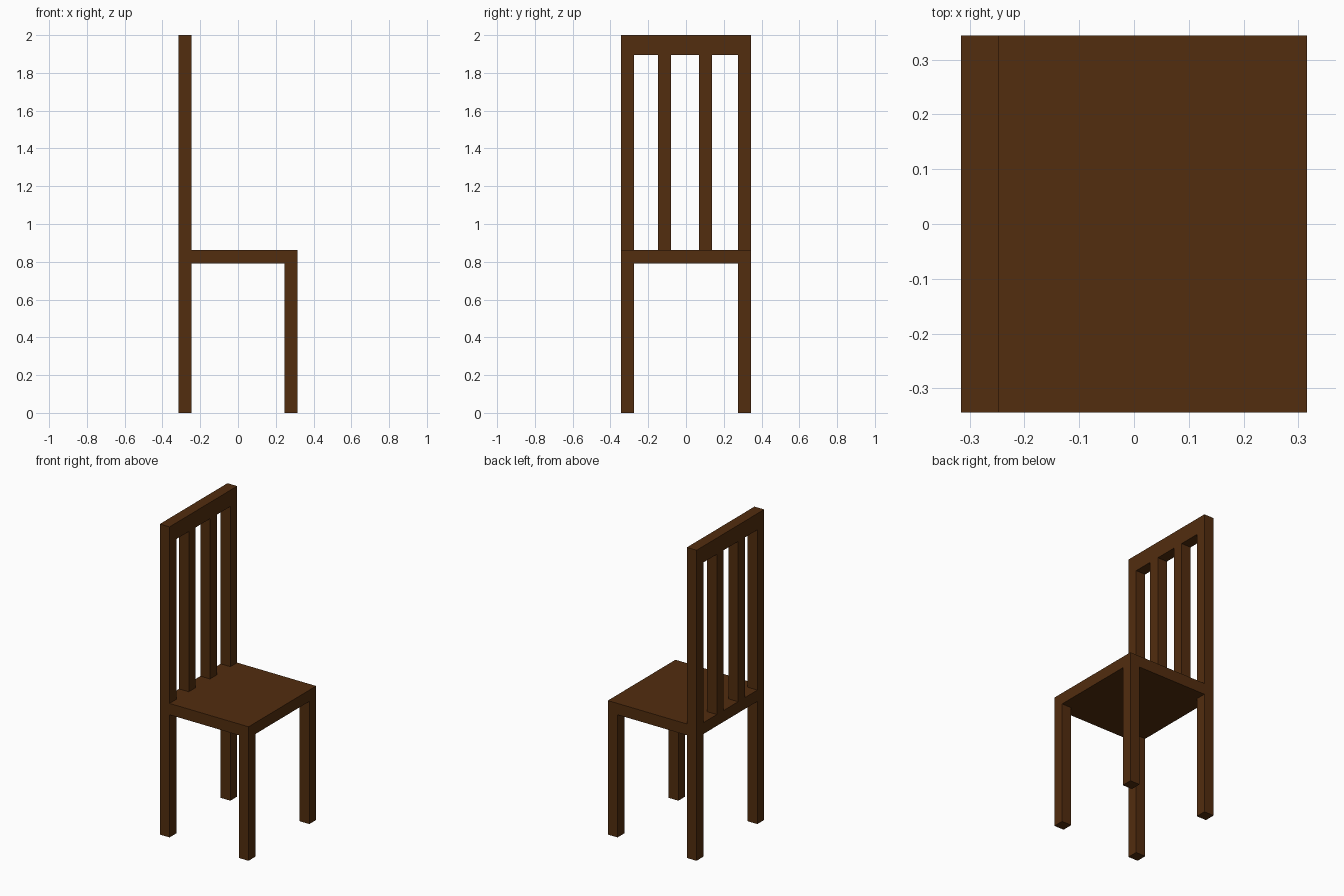
import bpy
import bmesh
from mathutils import Matrix, Vector

old = bpy.data.objects.get("Cube")
if old:
    bpy.data.objects.remove(old, do_unlink=True)

wood = bpy.data.materials.new("dark_brown_wood")
wood.use_nodes = True
colour = (0.085, 0.026, 0.0045, 1)
wood.diffuse_color = colour
wood.node_tree.nodes["Principled BSDF"].inputs["Base Color"].default_value = colour


def box(name, low, high):
    """Flat-faced box between two opposite corners."""
    low, high = Vector(low), Vector(high)
    bm = bmesh.new()
    bmesh.ops.create_cube(bm, size=1, matrix=Matrix.LocRotScale(
        (low + high) / 2, None, high - low))
    mesh = bpy.data.meshes.new(name)
    bm.to_mesh(mesh)
    bm.free()
    mesh.materials.append(wood)
    obj = bpy.data.objects.new(name, mesh)
    bpy.context.collection.objects.link(obj)
    return obj


X, Y = 0.316, 0.344           # half width and half depth
T = 0.069                     # timber thickness
SEAT_LOW, SEAT_TOP = 0.79, 0.863
RAIL_LOW, TOP = 1.895, 2.0

# Seat and top rail
box("seat", (-X, -Y, SEAT_LOW), (X, Y, SEAT_TOP))
box("top_rail", (-X, -Y, RAIL_LOW), (-X + T, Y, TOP))

# Legs and the back posts above the seat
for side, y in (("right", -Y), ("left", Y - T)):
    box(f"front_leg_{side}", (X - T, y, 0), (X, y + T, SEAT_LOW))
    box(f"back_leg_{side}", (-X, y, 0), (-X + T, y + T, SEAT_LOW))
    box(f"back_post_{side}", (-X, y, SEAT_TOP), (-X + T, y + T, RAIL_LOW))

# Upright slats of the backrest
for side, y in (("right", -0.148), ("left", 0.068)):
    box(f"back_slat_{side}", (-X, y, SEAT_TOP), (-X + T, y + T, RAIL_LOW))
